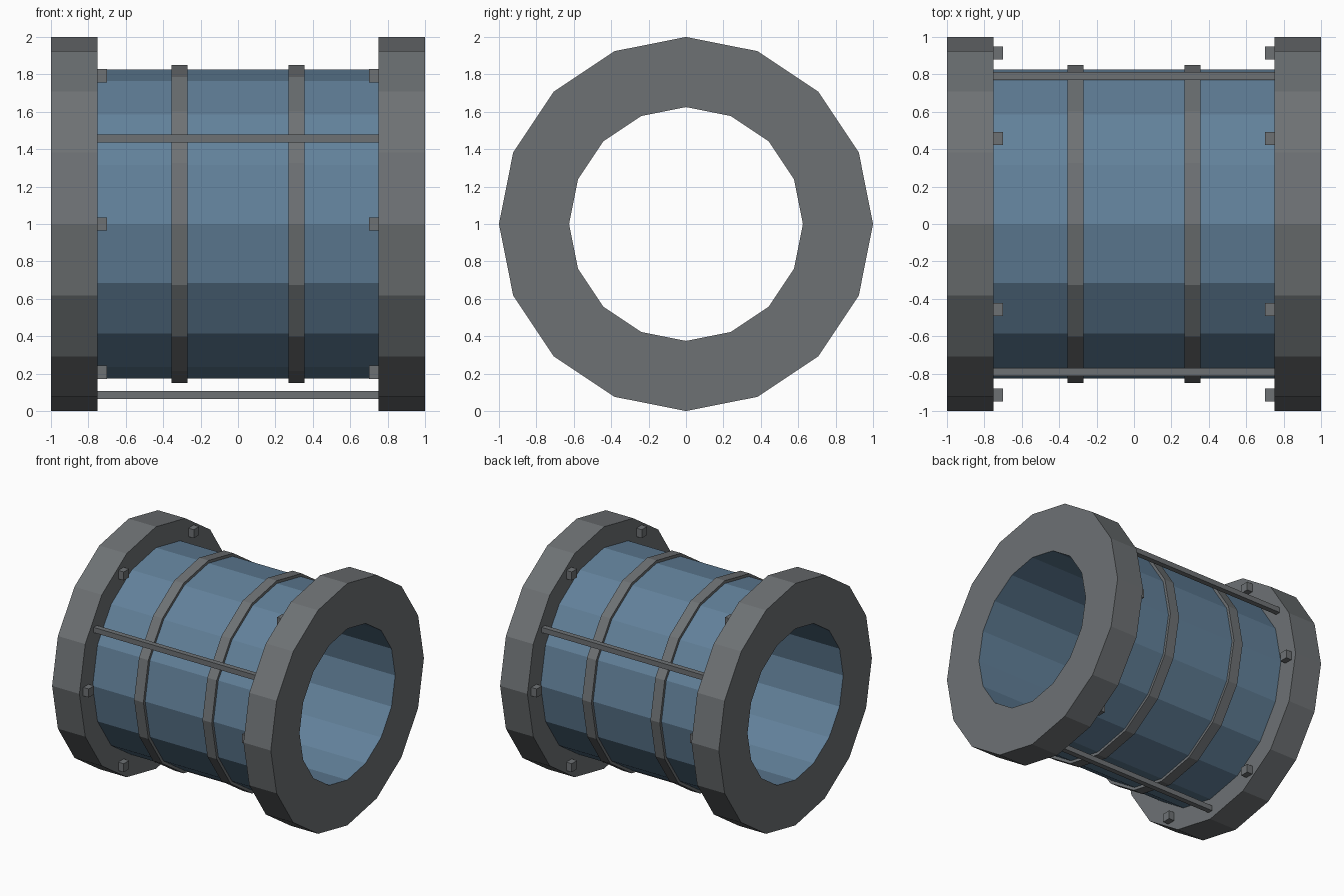
import bpy, bmesh, math

if "Cube" in bpy.data.objects:
    bpy.data.objects.remove(bpy.data.objects["Cube"])

SIDES = 16
CZ = 1.0  # height of the tube axis


def material(name, rgb):
    m = bpy.data.materials.new(name)
    lin = [c / 12.92 if c <= 0.04045 else ((c + 0.055) / 1.055) ** 2.4 for c in rgb]
    m.diffuse_color = (*lin, 1)
    m.use_nodes = True
    m.node_tree.nodes["Principled BSDF"].inputs["Base Color"].default_value = m.diffuse_color
    return m


GREY = material("steel grey", (0.43, 0.445, 0.455))
BLUE = material("tube blue", (0.385, 0.505, 0.605))


def finish(bm, name, mats):
    bmesh.ops.recalc_face_normals(bm, faces=bm.faces)
    me = bpy.data.meshes.new(name)
    bm.to_mesh(me)
    bm.free()
    for m in mats:
        me.materials.append(m)
    ob = bpy.data.objects.new(name, me)
    bpy.context.collection.objects.link(ob)
    return ob


def ring(name, x0, x1, r_in, r_out, mats, lining=0):
    """Sixteen-sided ring around the x axis; lining = material of the bore."""
    bm = bmesh.new()
    loops = []
    for x, r in ((x0, r_out), (x1, r_out), (x1, r_in), (x0, r_in)):
        loops.append([bm.verts.new((x, r * math.cos(a), CZ + r * math.sin(a)))
                      for a in (i * math.tau / SIDES for i in range(SIDES))])
    for k in range(4):
        a, b = loops[k], loops[(k + 1) % 4]
        for i in range(SIDES):
            j = (i + 1) % SIDES
            f = bm.faces.new((a[i], a[j], b[j], b[i]))
            f.material_index = lining if k == 2 else 0
    return finish(bm, name, mats)


def box(name, centre, size):
    bm = bmesh.new()
    bmesh.ops.create_cube(bm, size=1)
    for v in bm.verts:
        v.co = [c + p * s for c, p, s in zip(centre, v.co, size)]
    return finish(bm, name, [GREY])


# Main tube between the flanges
ring("tube", -0.75, 0.75, 0.625, 0.827, [BLUE])

for side, s in (("left", -1), ("right", 1)):
    # End flange, its bore lined in the tube colour
    ring(side + "_flange", min(s * 0.75, s), max(s * 0.75, s), 0.625, 1.0, [GREY, BLUE], 1)
    # Raised band around the tube
    ring(side + "_band", s * 0.3125 - 0.0425, s * 0.3125 + 0.0425, 0.80, 0.85, [GREY])
    # Six bolt heads on the inner face of the flange
    for i in range(6):
        a = i * math.tau / 6
        box(f"{side}_bolt_{i + 1}",
            (s * 0.73, 0.915 * math.cos(a), CZ + 0.915 * math.sin(a)), (0.06, 0.07, 0.07))

# Three tie rods joining the flanges
for i, deg in enumerate((30, 150, 270)):
    a = math.radians(deg)
    box(f"tie_rod_{i + 1}", (0, 0.915 * math.cos(a), CZ + 0.915 * math.sin(a)), (1.52, 0.043, 0.043))
